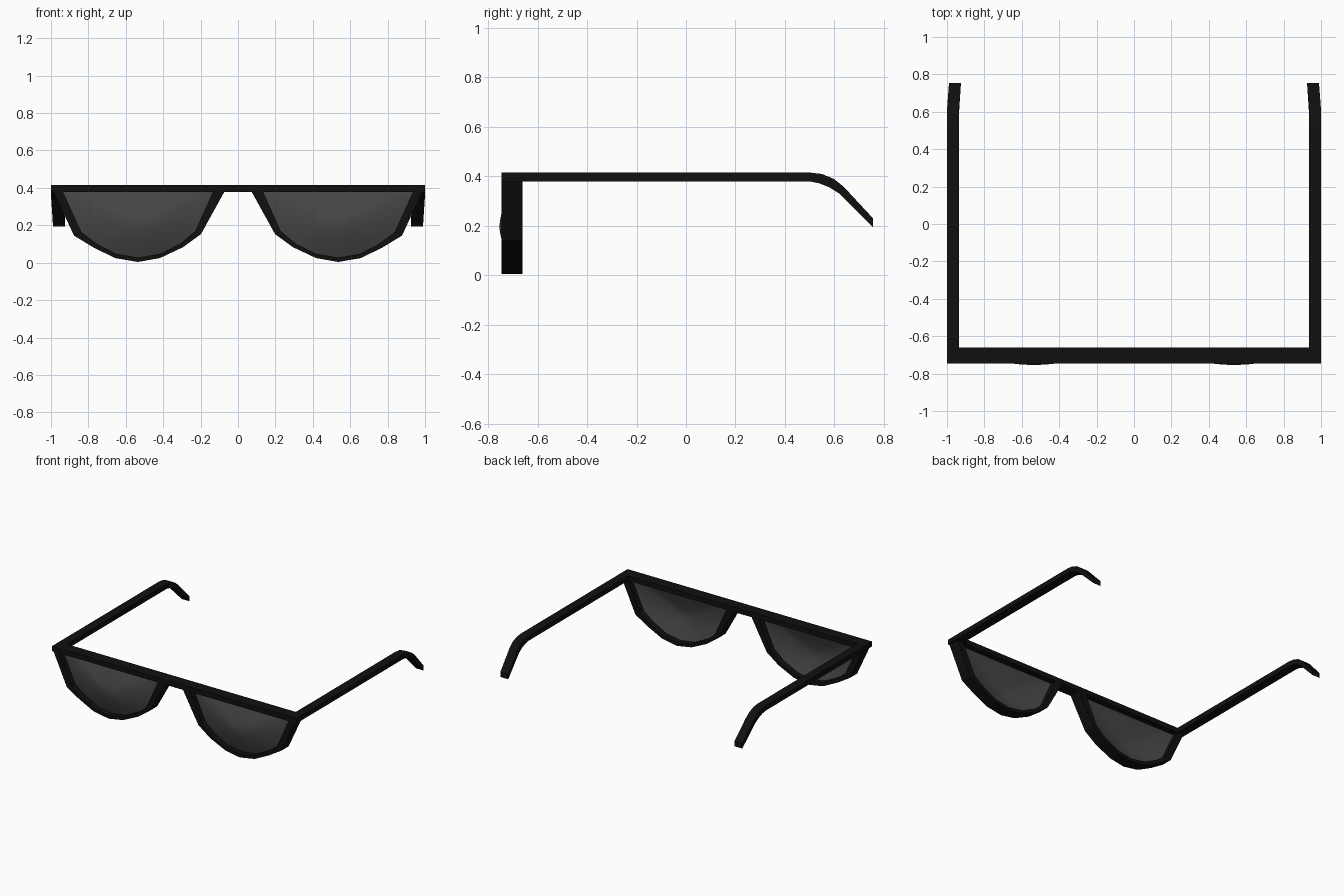
import bpy, bmesh
from mathutils import Vector

if "Cube" in bpy.data.objects:
    bpy.data.objects.remove(bpy.data.objects["Cube"])

FRONT, BACK = -0.746, -0.661
TOP, BAR = 0.415, 0.379


def material(name, value):
    m = bpy.data.materials.new(name)
    m.diffuse_color = (value, value, value, 1)
    m.use_nodes = True
    m.node_tree.nodes["Principled BSDF"].inputs["Base Color"].default_value = m.diffuse_color
    return m


black = material("black_plastic", 0.005)
tint = material("dark_lens", 0.06)


def make_object(name, verts, faces, mat, mirror=True):
    mesh = bpy.data.meshes.new(name)
    mesh.from_pydata(verts, [], faces)
    bm = bmesh.new()
    bm.from_mesh(mesh)
    bmesh.ops.recalc_face_normals(bm, faces=bm.faces)
    bm.to_mesh(mesh)
    bm.free()
    mesh.materials.append(mat)
    ob = bpy.data.objects.new(name, mesh)
    bpy.context.collection.objects.link(ob)
    if mirror:
        ob.modifiers.new("Mirror", 'MIRROR').use_mirror_merge = False
    return ob


def swept_bar(name, sections, mat, mirror=True):
    """Skin a run of four-cornered sections and cap both ends."""
    n = len(sections)
    verts = [v for s in sections for v in s]
    faces = [(4*i + k, 4*i + (k+1) % 4, 4*i + 4 + (k+1) % 4, 4*i + 4 + k)
             for i in range(n - 1) for k in range(4)]
    faces += [(3, 2, 1, 0), tuple(range(4*n - 4, 4*n))]
    return make_object(name, verts, faces, mat, mirror)


# Straight brow bar, also forming the bridge
swept_bar("brow_bar", [[(x, FRONT, BAR), (x, BACK, BAR), (x, BACK, TOP), (x, FRONT, TOP)]
                       for x in (-1, 1)], black, mirror=False)

# Lens rims: outer and inner half-round outlines, from bridge to temple
outer = [(0.073, BAR), (0.198, 0.153), (0.294, 0.083), (0.417, 0.025), (0.535, 0.004),
         (0.658, 0.025), (0.775, 0.083), (0.877, 0.145), (0.985, BAR)]
inner = [(0.134, BAR), (0.228, 0.17), (0.308, 0.103), (0.42, 0.047), (0.535, 0.028),
         (0.65, 0.047), (0.758, 0.103), (0.838, 0.165), (0.936, BAR)]
swept_bar("lens_rim", [[(a, FRONT, b), (a, BACK, b), (c, BACK, d), (c, FRONT, d)]
                       for (a, b), (c, d) in zip(outer, inner)], black)

# Lenses: shallow domes set in the middle of the rim depth
edge = inner + [(0.936 - 0.802 * i / 6, BAR) for i in range(1, 6)]
centre = Vector((0.535, 0.195))
edge_y, apex_y, rings, n = -0.705, -0.755, 5, len(edge)
verts = [(centre.x, apex_y, centre.y)]
for r in range(1, rings + 1):
    t = r / rings
    for p in edge:
        q = centre.lerp(Vector(p), t)
        verts.append((q.x, apex_y + (edge_y - apex_y) * t ** 1.4, q.y))
faces = [(0, 1 + i, 1 + (i + 1) % n) for i in range(n)]
for r in range(rings - 1):
    a, b = 1 + r * n, 1 + (r + 1) * n
    faces += [(a + i, b + i, b + (i+1) % n, a + (i+1) % n) for i in range(n)]
lens = make_object("lens", verts, faces, tint)
lens.data.shade_smooth()

# Temples: (top y, top z, bottom y, bottom z, inward shift)
path = [(BACK, TOP, BACK, BAR, 0), (0.5, TOP, 0.5, BAR, 0),
        (0.55, 0.409, 0.537, 0.372, 0), (0.598, 0.389, 0.578, 0.356, 0),
        (0.638, 0.357, 0.618, 0.331, 0.002), (0.755, 0.231, 0.755, 0.194, 0.011)]
swept_bar("temple", [[(1 - s, ty, tz), (0.936 - s, ty, tz), (0.936 - s, by, bz), (1 - s, by, bz)]
                     for ty, tz, by, bz, s in path], black)
